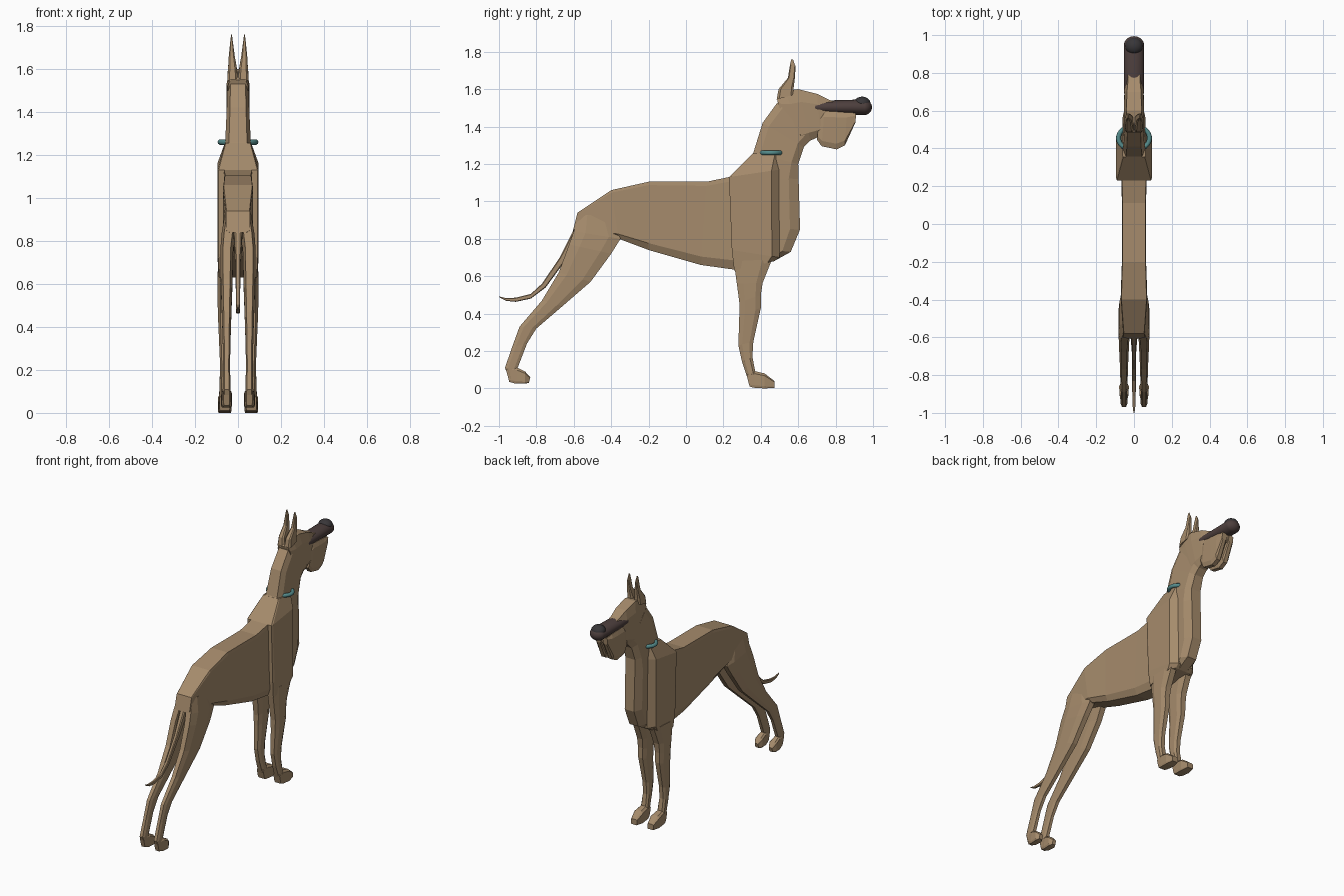
import bpy, bmesh, math
from mathutils import Vector, Matrix


def material(name, rgb):
    m = bpy.data.materials.new(name)
    m.diffuse_color = (*rgb, 1)
    return m


TAN = material("tan_coat", (.38, .26, .15))
DARK = material("dark_muzzle", (.075, .05, .047))
NOSE = material("nose_grey", (.04, .037, .04))
TEAL = material("teal_collar", (.09, .26, .26))


def finish(name, bm, mat, smooth=False):
    bmesh.ops.recalc_face_normals(bm, faces=bm.faces)
    me = bpy.data.meshes.new(name)
    bm.to_mesh(me)
    bm.free()
    me.materials.append(mat)
    for p in me.polygons:
        p.use_smooth = smooth
    ob = bpy.data.objects.new(name, me)
    bpy.context.collection.objects.link(ob)
    return ob


def loft(name, stations, mirror=False, fa=.15, fb=.85, ea=.6, eb=.6):
    """Station: ya, za, yb, zb, half width, centre x. Eight-sided ring from edge a to edge b."""
    bm = bmesh.new()
    rings = []
    for ya, za, yb, zb, w, cx in stations:
        a, b = Vector((cx, ya, za)), Vector((cx, yb, zb))
        prof = [(0, ea), (fa, 1), (fb, 1), (1, eb)]
        pts = [(t, w * s) for t, s in prof] + [(t, -w * s) for t, s in reversed(prof)]
        rings.append([bm.verts.new(a.lerp(b, t) + Vector((x, 0, 0))) for t, x in pts])
    for r, s in zip(rings, rings[1:]):
        for i in range(8):
            j = (i + 1) % 8
            bm.faces.new((r[i], r[j], s[j], s[i]))
    bm.faces.new(rings[0])
    bm.faces.new(rings[-1])
    ob = finish(name, bm, TAN)
    if mirror:
        ob.modifiers.new("mirror", 'MIRROR')
    return ob


# Trunk, rump to withers
loft("trunk", [
    (-.58, .94, -.605, .84, .056, 0), (-.40, 1.06, -.36, .80, .070, 0),
    (-.20, 1.105, -.20, .74, .064, 0), (.11, 1.105, .08, .66, .064, 0),
    (.23, 1.13, .26, .635, .066, 0), (.34, 1.22, .42, .68, .062, 0),
], fa=.05, fb=.9, ea=.95, eb=.7)

# Chest column and neck
loft("chest_and_neck", [
    (.27, .66, .47, .68, .05, 0), (.26, .76, .56, .73, .056, 0),
    (.25, .86, .61, .85, .058, 0), (.25, 1.13, .602, 1.12, .06, 0),
    (.36, 1.26, .60, 1.20, .06, 0), (.41, 1.42, .63, 1.29, .053, 0),
    (.49, 1.53, .665, 1.325, .05, 0),
], ea=.7, eb=.6)

# Broad shoulder block
loft("shoulders", [
    (.258, .63, .47, .68, .09, 0), (.245, .74, .50, .70, .095, 0),
    (.23, 1.13, .50, 1.17, .095, 0), (.355, 1.255, .50, 1.26, .06, 0),
], fa=.05, fb=.84, ea=.95, eb=.6)

# Front legs and paws
loft("front_legs", [
    (.255, .68, .46, .69, .034, .06), (.272, .56, .41, .565, .033, .062),
    (.285, .46, .40, .50, .030, .064), (.285, .39, .40, .43, .027, .064),
    (.28, .23, .36, .25, .022, .062), (.30, .14, .355, .17, .023, .062),
    (.33, .05, .37, .09, .026, .062),
], mirror=True, fa=.25, fb=.75)
loft("front_paws", [
    (.322, .08, .34, .01, .024, .062), (.37, .092, .36, .004, .028, .062),
    (.42, .08, .42, 0, .032, .062), (.472, .04, .472, .003, .022, .062),
], mirror=True, eb=.9)

# Hind legs and paws
loft("hind_legs", [
    (-.57, .93, -.40, .92, .026, .035), (-.60, .84, -.35, .80, .032, .045),
    (-.625, .77, -.40, .72, .030, .052), (-.68, .62, -.51, .57, .027, .053),
    (-.77, .47, -.66, .44, .022, .053), (-.89, .33, -.80, .32, .018, .053),
    (-.93, .22, -.85, .24, .016, .053), (-.968, .11, -.90, .11, .018, .053),
    (-.945, .05, -.905, .05, .018, .053),
], mirror=True, fa=.25, fb=.75)
loft("hind_paws", [
    (-.965, .11, -.945, .035, .014, .053), (-.90, .11, -.91, .025, .023, .053),
    (-.86, .09, -.86, .025, .026, .053), (-.832, .06, -.84, .03, .012, .053),
], mirror=True, eb=.8)

# Tail
loft("tail", [
    (-.55, .92, -.57, .82, .022, 0), (-.60, .85, -.59, .78, .018, 0),
    (-.675, .70, -.64, .69, .012, 0), (-.77, .56, -.75, .54, .010, 0),
    (-.83, .505, -.83, .48, .010, 0), (-.91, .485, -.91, .463, .009, 0),
    (-.965, .483, -.96, .468, .007, 0), (-1, .492, -.998, .486, .003, 0),
])

# Head with muzzle
loft("head", [
    (.485, 1.55, .52, 1.44, .047, 0), (.53, 1.59, .63, 1.31, .051, 0),
    (.60, 1.60, .665, 1.325, .053, 0), (.70, 1.575, .72, 1.35, .05, 0),
    (.76, 1.545, .78, 1.37, .042, 0), (.91, 1.49, .895, 1.42, .035, 0),
], fa=.25, fb=.85, ea=.75)

# Hanging jowls
loft("jowls", [
    (.715, 1.46, .70, 1.33, .020, .028), (.74, 1.48, .725, 1.295, .024, .029),
    (.80, 1.48, .805, 1.278, .024, .029), (.86, 1.475, .85, 1.30, .023, .028),
    (.91, 1.465, .905, 1.42, .018, .026),
], mirror=True)

# Pointed ears
loft("ears", [
    (.485, 1.545, .575, 1.57, .025, .025), (.495, 1.60, .576, 1.61, .020, .026),
    (.545, 1.66, .582, 1.66, .014, .029), (.556, 1.73, .586, 1.72, .006, .030),
    (.562, 1.757, .572, 1.76, .002, .030),
], mirror=True)


# Long dark muzzle pad: a sphere stretched along y
bm = bmesh.new()
bmesh.ops.create_uvsphere(bm, u_segments=24, v_segments=16, radius=1,
                          matrix=Matrix.Rotation(math.pi / 2, 4, 'X'))
for v in bm.verts:
    front = v.co.y > .01
    r = .043 if front else .035
    v.co = Vector((v.co.x * .053, (.947 if front else .70) + v.co.y * r * 1.1,
                   1.503 + v.co.z * r))
finish("muzzle_pad", bm, DARK, True)

# Nose
bm = bmesh.new()
bmesh.ops.create_uvsphere(bm, u_segments=24, v_segments=12, radius=1)
for v in bm.verts:
    v.co = Vector((v.co.x * .046, .942 + v.co.y * .044, 1.525 + v.co.z * .035))
finish("nose", bm, NOSE, True)

# Collar ring
bpy.ops.mesh.primitive_torus_add(location=(0, .455, 1.26), major_segments=40, minor_segments=10,
                                 major_radius=.082, minor_radius=.013)
collar = bpy.context.object
collar.name = "collar"
collar.scale = (1, .79, 1)
collar.data.materials.append(TEAL)
bpy.ops.object.shade_smooth()
